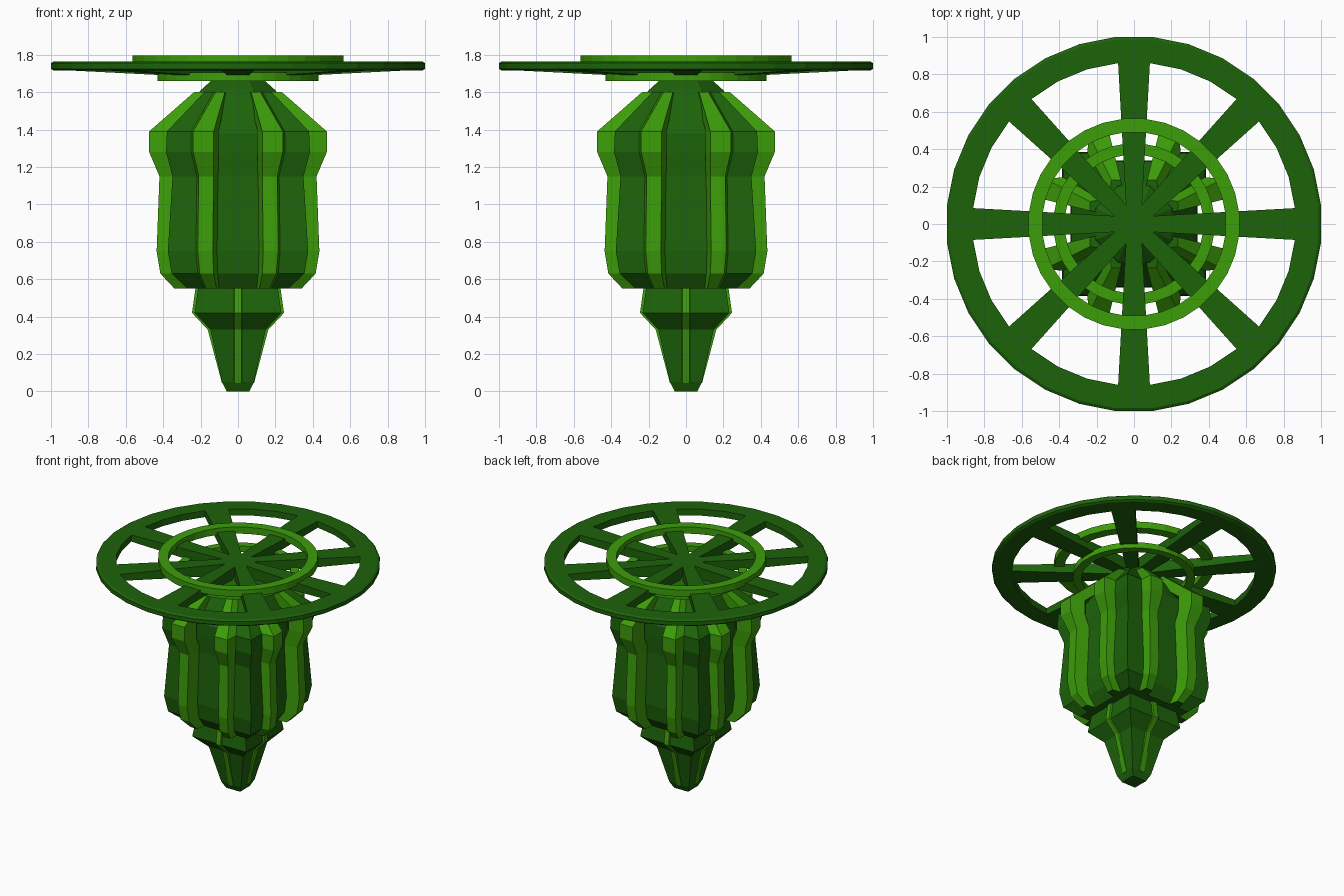
import bpy, bmesh
from math import cos, sin, pi, tau
from mathutils import Matrix

if "Cube" in bpy.data.objects:
    bpy.data.objects.remove(bpy.data.objects["Cube"])


def material(name, color):
    m = bpy.data.materials.new(name)
    m.diffuse_color = color
    m.use_nodes = True
    m.node_tree.nodes["Principled BSDF"].inputs["Base Color"].default_value = m.diffuse_color
    return m


DARK = material("dark_green", (0.012, 0.125, 0.003, 1))
LIGHT = material("light_green", (0.046, 0.34, 0.003, 1))


def finish(name, bm, *mats):
    bmesh.ops.recalc_face_normals(bm, faces=bm.faces)
    me = bpy.data.meshes.new(name)
    bm.to_mesh(me)
    bm.free()
    for m in mats:
        me.materials.append(m)
    ob = bpy.data.objects.new(name, me)
    bpy.context.collection.objects.link(ob)
    return ob


def skin(bm, loops, closed=False, slots=None):
    """Bridge equal-length loops of points; cap the ends unless closed."""
    rows = [[bm.verts.new(p) for p in lp] for lp in loops]
    n = len(rows[0])
    pairs = list(zip(rows, rows[1:]))
    if closed:
        pairs.append((rows[-1], rows[0]))
    else:
        bm.faces.new(rows[0])
        bm.faces.new(rows[-1])
    for a, b in pairs:
        for i in range(n):
            j = (i + 1) % n
            f = bm.faces.new((a[i], a[j], b[j], b[i]))
            if slots:
                f.material_index = slots[i]


def lathe(name, profile, sides, mat, closed=False):
    """Profile of (apothem, z), flats facing the axes."""
    bm = bmesh.new()
    k = 1 / cos(pi / sides)
    skin(bm, [[(r * k * cos(tau * (i + .5) / sides), r * k * sin(tau * (i + .5) / sides), z)
               for i in range(sides)] for r, z in profile], closed)
    return finish(name, bm, mat)


def radial(name, loops, count, offset, *mats, slots=None):
    """Repeat one piece around the z axis."""
    bm = bmesh.new()
    for i in range(count):
        part = bmesh.new()
        skin(part, loops, slots=slots)
        part.transform(Matrix.Rotation(offset + tau * i / count, 4, 'Z'))
        tmp = bpy.data.meshes.new("tmp")
        part.to_mesh(tmp)
        part.free()
        bm.from_mesh(tmp)
        bpy.data.meshes.remove(tmp)
    return finish(name, bm, *mats)


# Wheel rim with chamfered outer edge
lathe("wheel_rim", [(0.86, 1.715), (0.985, 1.715), (1.0, 1.725), (1.0, 1.755),
                    (0.985, 1.765), (0.86, 1.765)], 32, DARK, True)

# Tapered spokes, thicker towards the hub
radial("wheel_spokes", [[(r, -w, lo), (r, w, lo), (r, w, 1.765), (r, -w, 1.765)]
                        for r, w, lo in [(0.0, 0.037, 1.67), (0.88, 0.086, 1.715)]],
       8, 0, DARK)

# Rings above and below the spokes
for name, ri, ro, lo, hi in [("upper_ring", 0.49, 0.563, 1.745, 1.797),
                             ("lower_ring", 0.37, 0.43, 1.66, 1.705)]:
    lathe(name, [(ri, lo), (ro, lo), (ro, hi), (ri, hi)], 32, LIGHT, True)

# Octagonal body core
lathe("body_core", [(0.27, 0.55), (0.325, 0.63), (0.34, 0.75), (0.325, 1.15),
                    (0.335, 1.28), (0.335, 1.38), (0.2, 1.61), (0.10, 1.70)], 8, DARK)


# Four square corner lobes, each with two raised light ribs
def lobe(side, corner, inner, outer, z):
    half = [(inner * 0.8, side - 0.11), (inner, side), (outer - 0.01, side), (outer, corner)]
    pts = half + [(corner, corner)] + [(y, x) for x, y in reversed(half)]
    return [(x, y, z) for x, y in pts]


lobes = [lobe(*s) for s in [(0.34, 0.27, 0.115, 0.18, 0.55), (0.415, 0.355, 0.13, 0.215, 0.63),
                            (0.435, 0.375, 0.135, 0.225, 0.75), (0.42, 0.35, 0.13, 0.22, 1.15),
                            (0.475, 0.385, 0.13, 0.25, 1.28), (0.475, 0.38, 0.13, 0.25, 1.39),
                            (0.235, 0.18, 0.07, 0.13, 1.60)]]
radial("body_lobes", lobes, 4, 0, DARK, LIGHT, slots=[1, 1, 1, 0, 0, 1, 1, 1, 0])

# Square pointed tip
tip = [(0.06, 0.0), (0.085, 0.05), (0.148, 0.33), (0.232, 0.42), (0.212, 0.56)]
lathe("tip", tip, 4, DARK)

# Thin ridges on the four tip faces
radial("tip_ridges", [[(r - 0.04, -0.028, z), (r + 0.014, -0.02, z),
                       (r + 0.014, 0.02, z), (r - 0.04, 0.028, z)]
                      for r, z in [(0.072, 0.045)] + tip[2:]], 4, 0, LIGHT)
